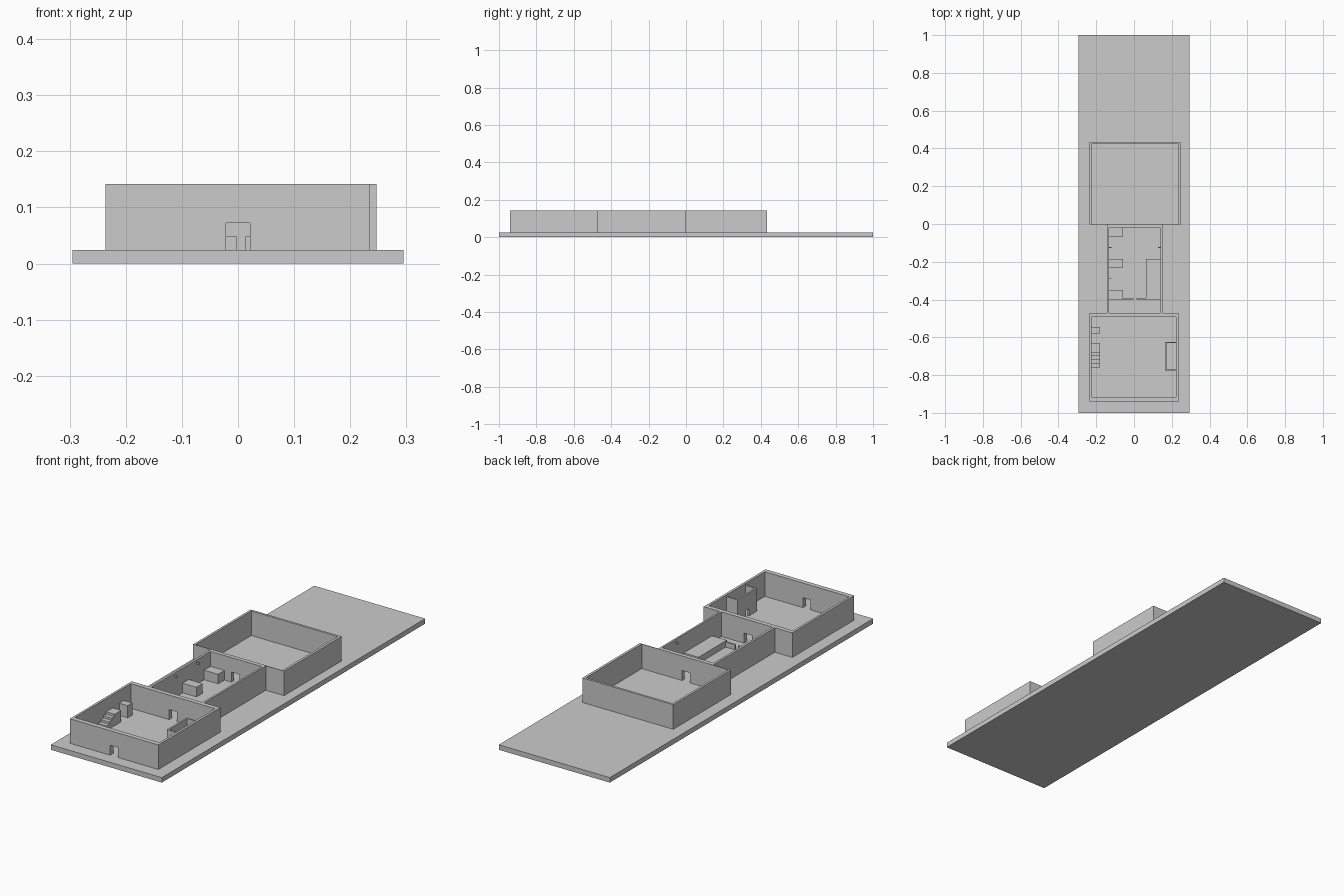
import bpy
import bmesh

old = bpy.data.objects.get("Cube")
if old:
    bpy.data.objects.remove(old, do_unlink=True)

FLOOR, TOP = 0.024, 0.142
DOOR_HALF, DOOR_TOP = 0.021, 0.072

stone = bpy.data.materials.new("plain_grey")
stone.use_nodes = True
stone.diffuse_color = (0.6, 0.6, 0.6, 1)
stone.node_tree.nodes["Principled BSDF"].inputs["Base Color"].default_value = (0.6, 0.6, 0.6, 1)


def prism(name, outline, axis, start, end):
    """Extrude a 2D outline along axis 'x' or 'y'; the outline's second value is z."""
    bm = bmesh.new()
    place = (lambda a, z: (start, a, z)) if axis == "x" else (lambda a, z: (a, start, z))
    face = bm.faces.new([bm.verts.new(place(a, z)) for a, z in outline])
    moved = bmesh.ops.extrude_face_region(bm, geom=[face])["geom"]
    step = (end - start, 0, 0) if axis == "x" else (0, end - start, 0)
    bmesh.ops.translate(bm, vec=step, verts=[g for g in moved if isinstance(g, bmesh.types.BMVert)])
    bmesh.ops.recalc_face_normals(bm, faces=bm.faces)
    mesh = bpy.data.meshes.new(name)
    bm.to_mesh(mesh)
    bm.free()
    mesh.materials.append(stone)
    obj = bpy.data.objects.new(name, mesh)
    bpy.context.collection.objects.link(obj)
    return obj


def block(name, x, y, z0=FLOOR, z1=TOP):
    return prism(name, [(x[0], z0), (x[1], z0), (x[1], z1), (x[0], z1)], "y", *y)


def door_wall(name, across, start, end, axis="y", centre=0, half=DOOR_HALF, door_top=DOOR_TOP, top=TOP):
    a, b = across
    left, right = centre - half, centre + half
    outline = [(a, FLOOR), (left, FLOOR), (left, door_top), (right, door_top),
               (right, FLOOR), (b, FLOOR), (b, top), (a, top)]
    return prism(name, outline, axis, start, end)


# Ground slab
block("base_slab", (-0.295, 0.295), (-1, 1), 0, FLOOR)

# Front room
door_wall("front_room_front_wall", (-0.236, 0.235), -0.94, -0.917)
door_wall("front_room_back_wall", (-0.236, 0.235), -0.492, -0.47)
block("front_room_right_wall", (-0.236, -0.225), (-0.917, -0.492))
block("front_room_left_wall", (0.223, 0.235), (-0.917, -0.492))

# Middle room
block("middle_room_right_wall", (-0.143, -0.132), (-0.47, 0))
block("middle_room_left_wall", (0.141, 0.15), (-0.47, 0))
door_wall("middle_room_back_wall", (-0.132, 0.141), -0.02, 0)

# Back room
block("back_room_right_wall", (-0.236, -0.225), (0, 0.434))
block("back_room_left_wall", (0.235, 0.247), (0, 0.434))
block("back_room_back_wall", (-0.225, 0.235), (0.423, 0.434))
block("back_room_front_wall_right", (-0.236, -0.143), (-0.003, 0))
block("back_room_front_wall_left", (0.15, 0.247), (-0.003, 0))

# Staircase against the front room's right wall, with a pedestal behind it
stair_ends = [-0.76, -0.74, -0.72, -0.70, -0.68]
rise = 0.055 / len(stair_ends)
profile = [(-0.63, FLOOR), (stair_ends[0], FLOOR)]
for i, y in enumerate(stair_ends):
    if i:
        profile.append((y, FLOOR + rise * i))
    profile.append((y, FLOOR + rise * (i + 1)))
profile.append((-0.63, FLOOR + 0.055))
prism("staircase", profile, "x", -0.225, -0.18)
block("pedestal", (-0.225, -0.18), (-0.58, -0.545), FLOOR, 0.082)

# Closet against the front room's left wall
CLOSET_TOP = 0.134
door_wall("closet_door_wall", (-0.775, -0.625), 0.164, 0.172, "x", -0.70, 0.012, 0.058, CLOSET_TOP)
for name, y in (("front", -0.775), ("back", -0.631)):
    block("closet_%s_wall" % name, (0.172, 0.223), (y, y + 0.006), FLOOR, CLOSET_TOP)

# Middle room tables, counter and low rails
for i, (y0, y1) in enumerate([(-0.4, -0.35), (-0.232, -0.185), (-0.068, -0.02)]):
    block("table_%d" % (i + 1), (-0.132, -0.058), (y0, y1), FLOOR, 0.07)
block("counter", (0.063, 0.141), (-0.4, -0.185), FLOOR, 0.054)
block("rail_right", (-0.058, -0.003), (-0.4, -0.391), FLOOR, 0.048)
block("rail_left", (0.013, 0.063), (-0.4, -0.391), FLOOR, 0.048)

# Small wall brackets
for i, (x, y) in enumerate([(-0.132, -0.124), (-0.132, -0.29), (0.127, -0.124)]):
    block("wall_bracket_%d" % (i + 1), (x, x + 0.014), (y - 0.002, y + 0.002), 0.122, 0.13)
